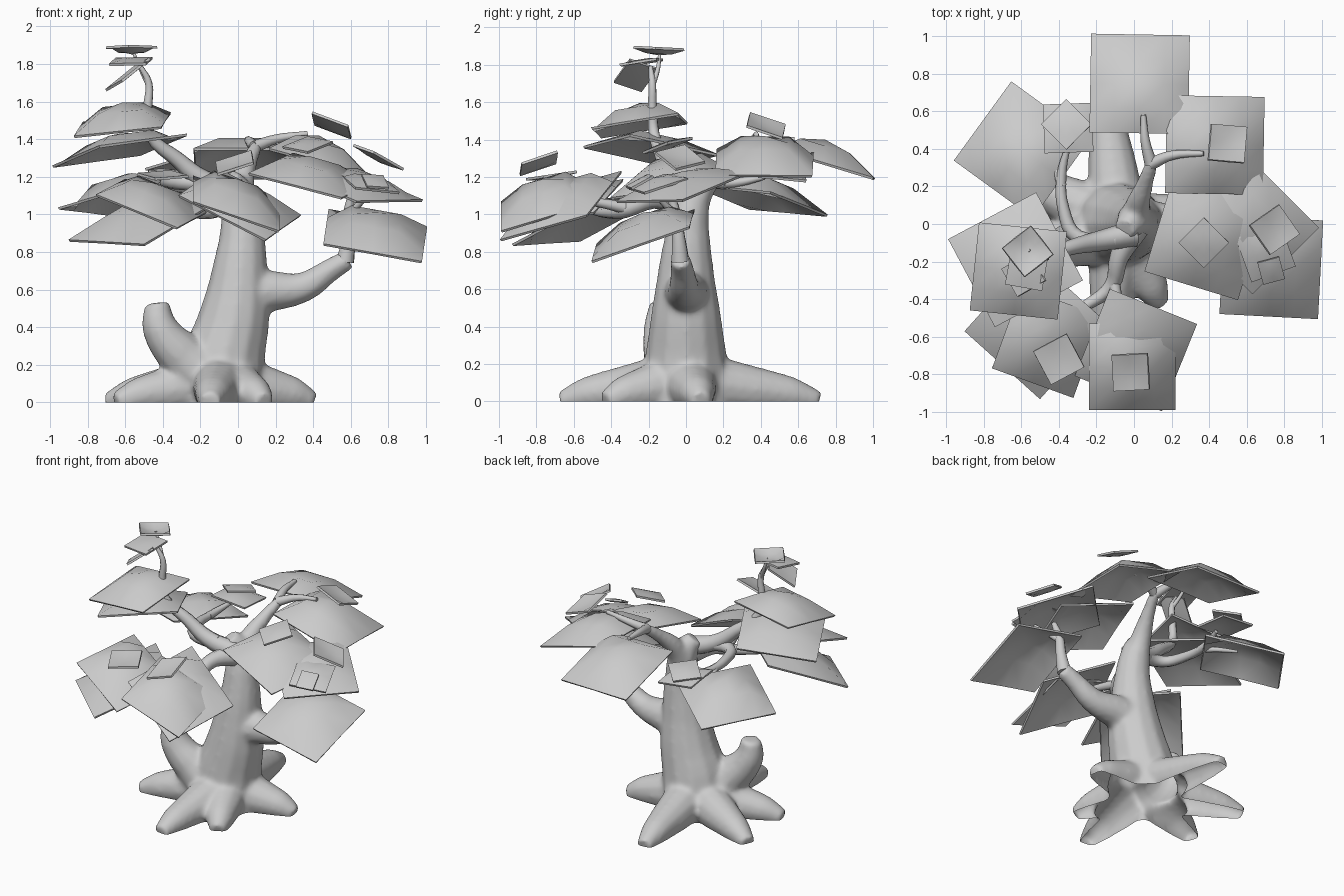
import bpy, bmesh, math
from mathutils import Vector, Matrix

if "Cube" in bpy.data.objects:
    bpy.data.objects.remove(bpy.data.objects["Cube"])

grey = bpy.data.materials.new("plain_grey")
grey.use_nodes = True
grey.diffuse_color = (0.6, 0.6, 0.6, 1)
grey.node_tree.nodes["Principled BSDF"].inputs["Base Color"].default_value = (0.6, 0.6, 0.6, 1)


def select(obj):
    bpy.ops.object.select_all(action='DESELECT')
    obj.select_set(True)
    bpy.context.view_layer.objects.active = obj


def tubes(name, paths, sides=2):
    """Tapered tubes; every path is a list of (x, y, z, radius)."""
    curve = bpy.data.curves.new(name, 'CURVE')
    curve.dimensions = '3D'
    curve.bevel_depth = 1
    curve.bevel_resolution = sides
    curve.resolution_u = 4
    curve.use_fill_caps = True
    for path in paths:
        s = curve.splines.new('BEZIER')
        s.bezier_points.add(len(path) - 1)
        for p, (x, y, z, r) in zip(s.bezier_points, path):
            p.co = (x, y, z)
            p.radius = r
            p.handle_left_type = p.handle_right_type = 'AUTO'
    obj = bpy.data.objects.new(name, curve)
    bpy.context.collection.objects.link(obj)
    select(obj)
    bpy.ops.object.convert(target='MESH')
    obj = bpy.context.object
    obj.data.materials.clear()
    obj.data.materials.append(grey)
    bpy.ops.object.shade_smooth()
    return obj


def leaf(name, x, y, z, size, yaw, gx, gy, bulge):
    """Square leaf pad with a straight rim, sloped by gx and gy, raised in the middle."""
    bm = bmesh.new()
    bmesh.ops.create_grid(bm, x_segments=4, y_segments=4, size=size / 2)
    turn = Matrix.Rotation(math.radians(yaw), 3, 'Z')
    for v in bm.verts:
        rim = max(abs(v.co.x), abs(v.co.y)) / (size / 2)
        v.co = turn @ v.co
        v.co.z = gx * v.co.x + gy * v.co.y + bulge * (1 - rim ** 1.9)
    mesh = bpy.data.meshes.new(name)
    bm.to_mesh(mesh)
    bm.free()
    mesh.materials.append(grey)
    obj = bpy.data.objects.new(name, mesh)
    obj.location = (x, y, z)
    bpy.context.collection.objects.link(obj)
    mod = obj.modifiers.new("thickness", 'SOLIDIFY')
    mod.thickness = 0.014
    select(obj)
    bpy.ops.object.modifier_apply(modifier=mod.name)
    bpy.ops.object.shade_smooth_by_angle(angle=math.radians(50))


# Trunk with stump, low limb and roots, fused into one skin
trunk = [(-.09, 0, -.1, .25), (-.08, 0, .2, .225), (-.02, 0, .45, .19), (.01, 0, .7, .15),
         (.02, .01, .93, .115), (0, .02, 1.1, .095), (-.05, -.03, 1.2, .06)]
stump = [(-.15, -.04, .12, .2), (-.3, -.1, .25, .13), (-.415, -.13, .4, .098), (-.43, -.13, .53, .066)]
low_limb = [(0, 0, .56, .15), (.15, 0, .59, .115), (.34, -.01, .61, .082),
            (.5, -.02, .71, .062), (.585, -.03, .76, .055)]
back_limb = [(.01, .01, 1.0, .1), (.02, .1, 1.16, .068), (.06, .22, 1.28, .045), (.1, .34, 1.37, .034)]
fused = [trunk, stump, low_limb, back_limb]
for tx, ty in [(-.15, -.67), (.14, -.43), (.4, .08), (-.16, .71), (-.69, .28), (-.65, -.18)]:
    c, t = Vector((-.08, 0)), Vector((tx, ty))
    a, b = c.lerp(t, .45), c.lerp(t, .78)
    fused.append([(c.x, c.y, .12, .17), (a.x, a.y, .07, .13), (b.x, b.y, .04, .095), (tx, ty, .0, .055)])
body = tubes("trunk_and_roots", fused, 4)
remesh = body.modifiers.new("fuse", 'REMESH')
remesh.mode = 'VOXEL'
remesh.voxel_size = 0.016
soften = body.modifiers.new("soften", 'SMOOTH')
soften.iterations = 10
for m in ("fuse", "soften"):
    bpy.ops.object.modifier_apply(modifier=m)

# Open underside at ground level
bm = bmesh.new()
bm.from_mesh(body.data)
bmesh.ops.bisect_plane(bm, geom=bm.verts[:] + bm.edges[:] + bm.faces[:],
                       plane_co=(0, 0, 0), plane_no=(0, 0, 1), clear_inner=True)
bm.to_mesh(body.data)
bm.free()
bpy.ops.object.shade_smooth()

# Upper branches and twigs
tubes("left_branch", [
    [(0, -.05, 1.12, .07), (-.18, -.09, 1.18, .055), (-.32, -.12, 1.29, .042),
     (-.47, -.17, 1.43, .03), (-.48, -.18, 1.56, .026), (-.475, -.18, 1.7, .02), (-.52, -.19, 1.79, .012)],
    [(-.475, -.18, 1.69, .016), (-.52, -.15, 1.78, .012), (-.56, -.14, 1.87, .008)]])
tubes("back_left_branch", [
    [(-.1, -.08, 1.16, .05), (-.3, -.07, 1.17, .04), (-.375, .08, 1.17, .032),
     (-.385, .26, 1.17, .026), (-.35, .42, 1.2, .014)],
    [(-.38, .2, 1.17, .024), (-.44, .32, 1.14, .018), (-.55, .4, 1.13, .01)]])
tubes("back_right_branch", [
    [(.09, .32, 1.36, .034), (.2, .365, 1.4, .025), (.37, .375, 1.43, .014)],
    [(.09, .32, 1.36, .034), (.06, .44, 1.39, .025), (.05, .58, 1.4, .014)]])
tubes("front_branch", [
    [(0, -.02, 1.08, .08), (-.08, -.18, 1.08, .05), (-.12, -.33, 1.02, .04),
     (-.25, -.43, 1.01, .03), (-.42, -.52, 1.02, .014)],
    [(-.11, -.3, 1.03, .035), (-.08, -.45, 1.06, .025), (-.04, -.62, 1.08, .012)]])
tubes("right_twig", [
    [(.57, -.03, .75, .05), (.59, -.04, .88, .036), (.59, -.06, 1.02, .03), (.61, -.09, 1.13, .018)],
    [(.59, -.06, 1.0, .025), (.65, -.12, 1.06, .016), (.7, -.18, 1.12, .01)]])

# Leaf pads: x, y, rim z, size, yaw, slope x, slope y, bulge
large = {
    "back": (.03, .745, 1.275, .525, -1, 0, -.3, .125),
    "back_right": (.43, .42, 1.28, .52, -1, -.27, 0, .14),
    "middle_right": (.38, -.08, 1.19, .52, -17, -.2, .2, .12),
    "low_right": (.73, -.23, .89, .525, -3, -.16, .36, .12),
    "far_right": (.63, -.02, 1.15, .5, 45, -.2, .22, .08),
    "front_upper": (-.01, -.76, 1.06, .46, 0, -.34, .3, .13),
    "front_lower": (.01, -.67, 1.05, .5, -22, -.34, .42, .11),
    "front_left_upper": (-.46, -.63, 1.06, .46, -20, -.3, .3, .11),
    "front_left_lower": (-.52, -.55, .96, .54, -42, .23, .32, .1),
    "left_upper": (-.615, -.25, 1.48, .47, -6, .12, .15, .115),
    "left_lower": (-.63, -.19, 1.345, .53, 28, .2, -.12, .085),
    "back_left": (-.595, .395, 1.08, .52, 54, .15, -.2, .135),
}
small = {
    "back_left": (-.36, .53, 1.26, .19, 45, .1, -.2, .015),
    "back_left_under": (-.35, .51, 1.21, .26, 2, -.1, -.1, .03),
    "back_right": (.5, .43, 1.48, .19, -5, -.4, -.3, -.015),
    "middle_right": (.37, -.1, 1.375, .19, 45, .1, .3, .015),
    "far_right": (.75, -.03, 1.31, .19, 35, -.5, -.1, -.015),
    "right_under": (.7, -.15, 1.17, .25, 20, -.2, .25, .03),
    "right_tip": (.73, -.25, 1.18, .12, 15, -.2, .5, .008),
    "front": (-.02, -.79, 1.28, .19, 3, .3, .35, -.012),
    "front_left": (-.4, -.72, 1.215, .2, 28, 0, .15, -.01),
    "crown_top": (-.565, -.145, 1.895, .19, 38, 0, -.05, -.03),
    "crown_middle": (-.57, -.24, 1.82, .2, -10, .05, .15, .01),
    "crown_low": (-.59, -.27, 1.75, .17, 30, .75, .1, -.008),
}
for kind, pads in (("large", large), ("small", small)):
    for place, spec in pads.items():
        leaf(f"{kind}_leaf_{place}", *spec)
